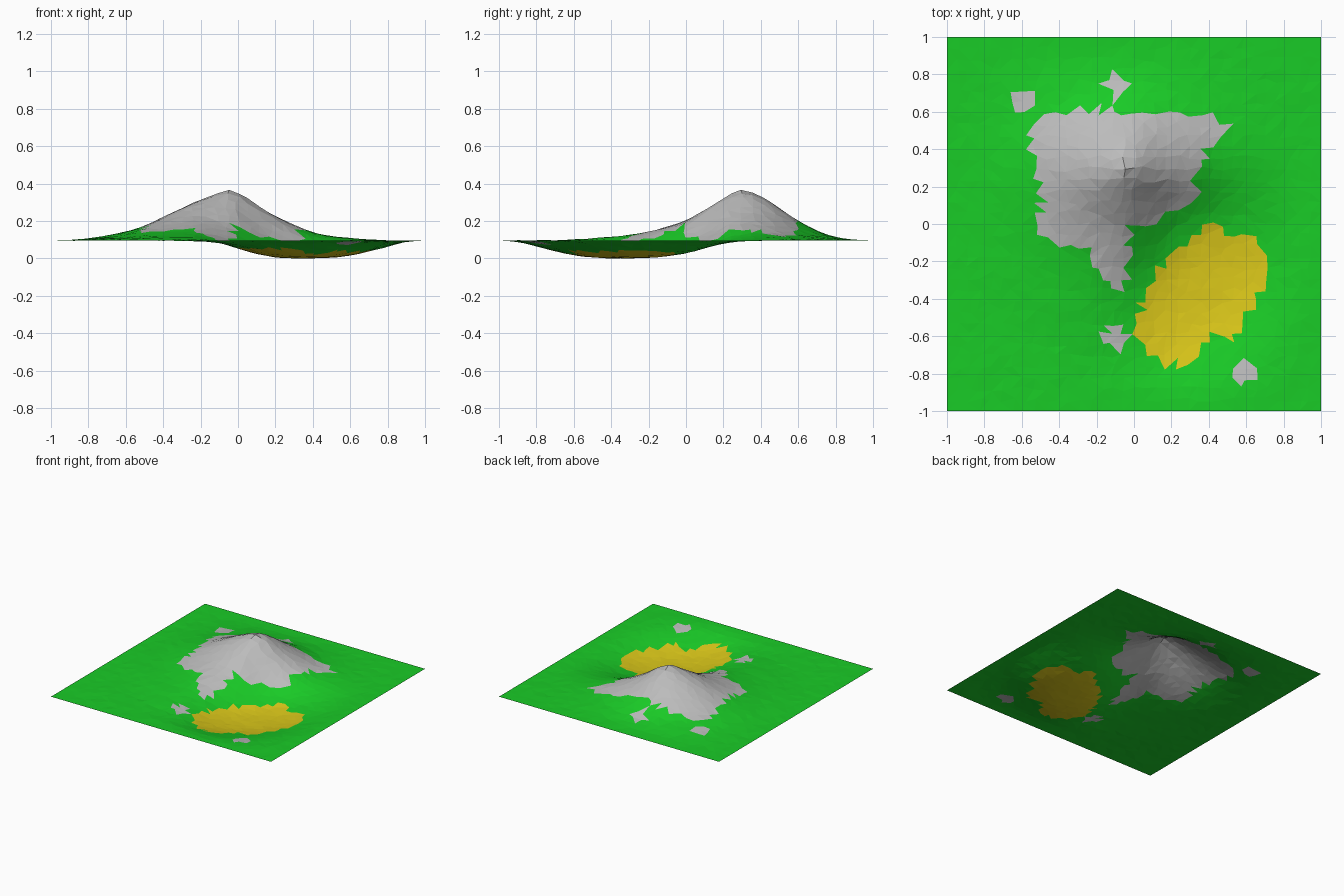
import bpy, bmesh, math, random
from mathutils import Vector

if "Cube" in bpy.data.objects:
    bpy.data.objects.remove(bpy.data.objects["Cube"])

random.seed(4)
N = 34
BASE = 0.095
PEAK = Vector((-0.05, 0.28))

# Mountain falloff every 0.1 from the peak, by compass angle (degrees)
SLOPES = {
    0:   [1, .84, .60, .42, .27, .15, .09, .05, .02, 0, 0],
    90:  [1, .91, .68, .43, .22, .08, .03, .01, 0, 0, 0],
    180: [1, .86, .72, .54, .37, .22, .13, .06, .03, .01, 0],
    270: [1, .78, .56, .38, .28, .19, .13, .09, .06, .03, 0],
    315: [1, .76, .48, .26, .14, .07, .03, .01, 0, 0, 0],
    360: [1, .84, .60, .42, .27, .15, .09, .05, .02, 0, 0],
}

# Outlines of the painted areas
ROCK = [(-.5, .58), (-.2, .63), (-.05, .58), (.1, .6), (.4, .57), (.5, .53),
        (.4, .4), (.3, .25), (.35, .1), (.2, .07), (.1, 0), (-.03, 0),
        (-.02, -.25), (-.08, -.37), (-.2, -.25), (-.25, -.12), (-.45, -.1),
        (-.53, -.05), (-.5, .1), (-.52, .3), (-.57, .47)]
SAND = [(0, -.55), (.08, -.35), (.15, -.22), (.28, -.08), (.42, 0), (.5, -.06),
        (.65, -.06), (.7, -.2), (.7, -.32), (.62, -.45), (.58, -.55),
        (.52, -.62), (.42, -.6), (.3, -.75), (.18, -.76), (.02, -.65)]
STONES = [(-.58, .67), (-.1, .74), (-.1, -.61), (.58, -.8)]


def sample(table, r):
    t = min(r * 10, 9.999)
    i = int(t)
    return table[i] + (table[i + 1] - table[i]) * (t - i)


def mountain(x, y):
    d = Vector((x, y)) - PEAK
    a = math.degrees(math.atan2(d.y, d.x)) % 360
    keys = list(SLOPES)
    for a0, a1 in zip(keys, keys[1:]):
        if a <= a1:
            f = (a - a0) / (a1 - a0)
            f = f * f * (3 - 2 * f)
            return (1 - f) * sample(SLOPES[a0], d.length) + f * sample(SLOPES[a1], d.length)


def pit(x, y):
    dx, dy = x - .35, y + .34
    u, v = .55 * dx + .83 * dy, .83 * dx - .55 * dy
    d = math.hypot(u / (.57 if u > 0 else .48), v / .38)
    return math.exp(-d ** 3)


def height(x, y):
    edge = min(1, (1 - max(abs(x), abs(y))) / .2)
    p = pit(x, y)
    return BASE + edge * (.275 * mountain(x, y) * (1 - p) - BASE * p)


def inside(x, y, poly):
    hit = False
    for (x0, y0), (x1, y1) in zip(poly, poly[1:] + poly[:1]):
        if (y0 > y) != (y1 > y) and x < x0 + (y - y0) * (x1 - x0) / (y1 - y0):
            hit = not hit
    return hit


def paint(x, y):
    if inside(x, y, SAND):
        return 2
    if inside(x, y, ROCK) or any(math.hypot(x - a, y - b) < .06 for a, b in STONES):
        return 1
    return 0


# Irregular grid shaped into hill and hollow
bm = bmesh.new()
bmesh.ops.create_grid(bm, x_segments=N, y_segments=N, size=1)
for v in bm.verts:
    if max(abs(v.co.x), abs(v.co.y)) < .99:
        v.co.x += random.uniform(-.015, .015)
        v.co.y += random.uniform(-.015, .015)
        v.co.z = height(v.co.x, v.co.y) + random.uniform(-.0015, .0015)
    else:
        v.co.z = BASE
low = min(v.co.z for v in bm.verts)
for v in bm.verts:
    v.co.z -= low
bmesh.ops.triangulate(bm, faces=bm.faces[:])
for f in bm.faces:
    c = f.calc_center_median()
    f.material_index = paint(c.x, c.y)

mesh = bpy.data.meshes.new("terrain")
bm.to_mesh(mesh)
bm.free()

# Grass, rock and sand colours
for name, col in (("grass", (.01, .6, .02, 1)), ("rock", (.5, .5, .5, 1)), ("sand", (.7, .57, .01, 1))):
    m = bpy.data.materials.new(name)
    m.diffuse_color = col
    m.use_nodes = True
    m.node_tree.nodes["Principled BSDF"].inputs["Base Color"].default_value = m.diffuse_color
    mesh.materials.append(m)
bpy.context.collection.objects.link(bpy.data.objects.new("terrain", mesh))
